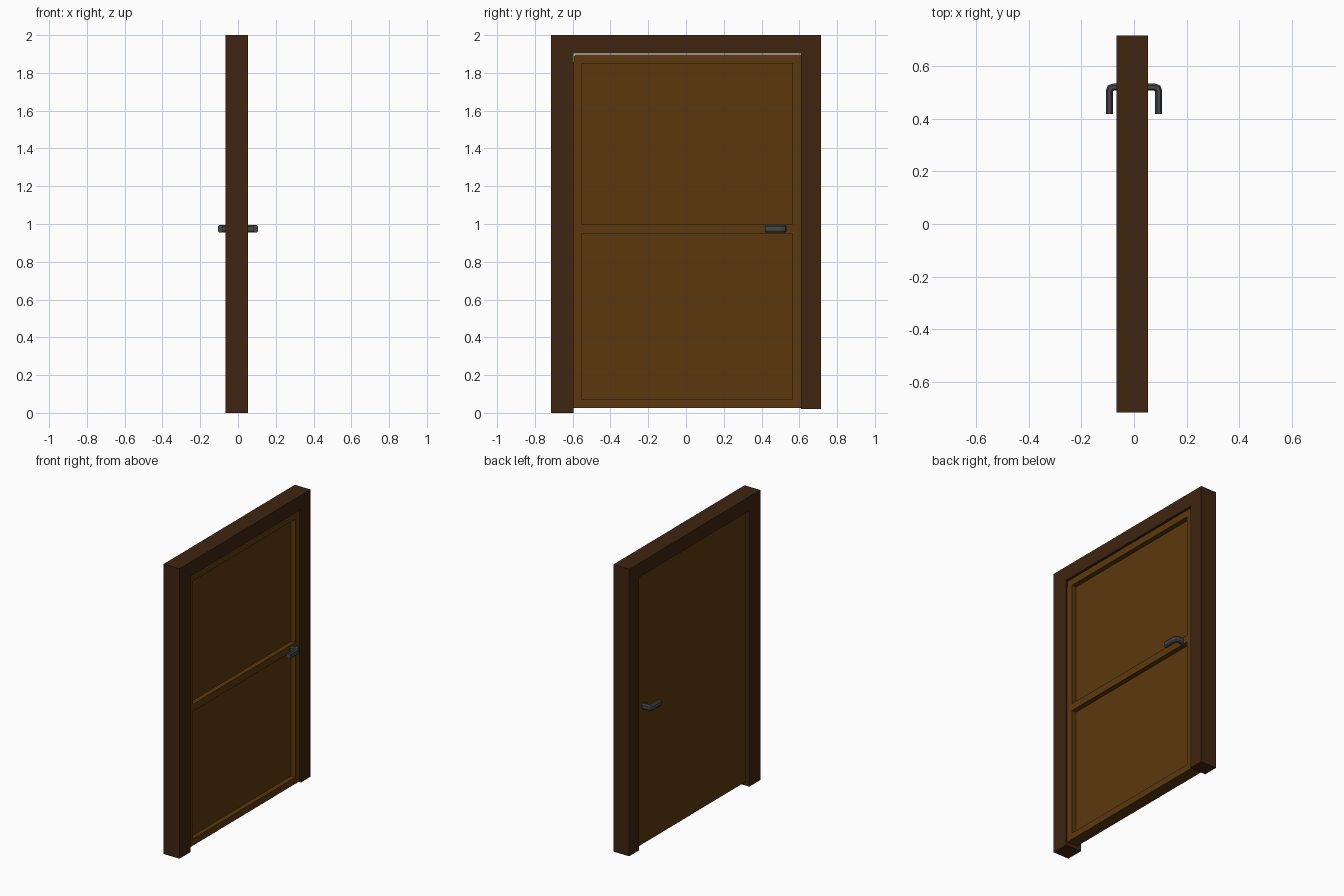
import bpy, bmesh, math
from mathutils import Vector

if "Cube" in bpy.data.objects:
    bpy.data.objects.remove(bpy.data.objects["Cube"])


def material(name, rgb):
    m = bpy.data.materials.new(name)
    m.diffuse_color = (*rgb, 1)
    m.use_nodes = True
    m.node_tree.nodes["Principled BSDF"].inputs["Base Color"].default_value = m.diffuse_color
    return m


def finish(bm, name, mat):
    bmesh.ops.recalc_face_normals(bm, faces=bm.faces)
    me = bpy.data.meshes.new(name)
    bm.to_mesh(me)
    bm.free()
    me.materials.append(mat)
    ob = bpy.data.objects.new(name, me)
    bpy.context.collection.objects.link(ob)
    return ob


def slab(bm, faces, depth):
    """Thicken flat faces along -x."""
    ext = bmesh.ops.extrude_face_region(bm, geom=faces, use_keep_orig=True)
    verts = [g for g in ext["geom"] if isinstance(g, bmesh.types.BMVert)]
    bmesh.ops.translate(bm, verts=verts, vec=(-depth, 0, 0))


dark_wood = material("dark_wood", (0.050, 0.018, 0.005))
door_wood = material("door_wood", (0.105, 0.040, 0.004))
metal = material("dark_metal", (0.060, 0.063, 0.068))

# Door frame: U-shaped outline extruded through the wall thickness
outline = [(-.715, 0), (-.595, 0), (-.595, 1.902), (.61, 1.902),
           (.61, .02), (.715, .02), (.715, 2), (-.715, 2)]
bm = bmesh.new()
face = bm.faces.new([bm.verts.new((.054, y, z)) for y, z in outline])
slab(bm, [face], .121)
finish(bm, "door_frame", dark_wood)

# Door leaf: gridded front with two sunken panels, flat back
ys = [-.595, -.55, .565, .61]
zs = [.025, .07, .95, 1.0, 1.85, 1.897]
bm = bmesh.new()
v = [[bm.verts.new((.043, y, z)) for z in zs] for y in ys]
cells = {(i, j): bm.faces.new((v[i][j], v[i + 1][j], v[i + 1][j + 1], v[i][j + 1]))
         for i in range(3) for j in range(5)}
v[0][5].co.y += .004
slab(bm, list(cells.values()), .08)
bmesh.ops.recalc_face_normals(bm, faces=bm.faces)
panels = [cells[1, 1], cells[1, 3]]
bmesh.ops.inset_individual(bm, faces=panels, thickness=0, depth=-.033)
finish(bm, "door_leaf", door_wood)

# Lever handle: octagonal bar swept along a U path through the door
half = [(.078, .519), (.089, .515), (.0935, .504), (.0935, .417)]
path = [Vector((-x, y, 0)) for x, y in reversed(half)] + [Vector((x, y, 0)) for x, y in half]
section = [(-.007, -.02), (.007, -.02), (.0135, -.011), (.0135, .011),
           (.007, .02), (-.007, .02), (-.0135, .011), (-.0135, -.011)]
bm = bmesh.new()
rings = []
for i, p in enumerate(path):
    a = (p - path[max(i - 1, 0)]).normalized()
    b = (path[min(i + 1, len(path) - 1)] - p).normalized()
    t = (a + b).normalized()
    mitre = 1 / max(t.dot(a), t.dot(b))
    side = Vector((-t.y, t.x, 0)) * mitre
    rings.append([bm.verts.new(p + side * s + Vector((0, 0, .975 + h))) for s, h in section])
for r0, r1 in zip(rings, rings[1:]):
    for k in range(8):
        bm.faces.new((r0[k], r0[(k + 1) % 8], r1[(k + 1) % 8], r1[k]))
bm.faces.new(rings[0])
bm.faces.new(rings[-1])
finish(bm, "lever_handle", metal)
